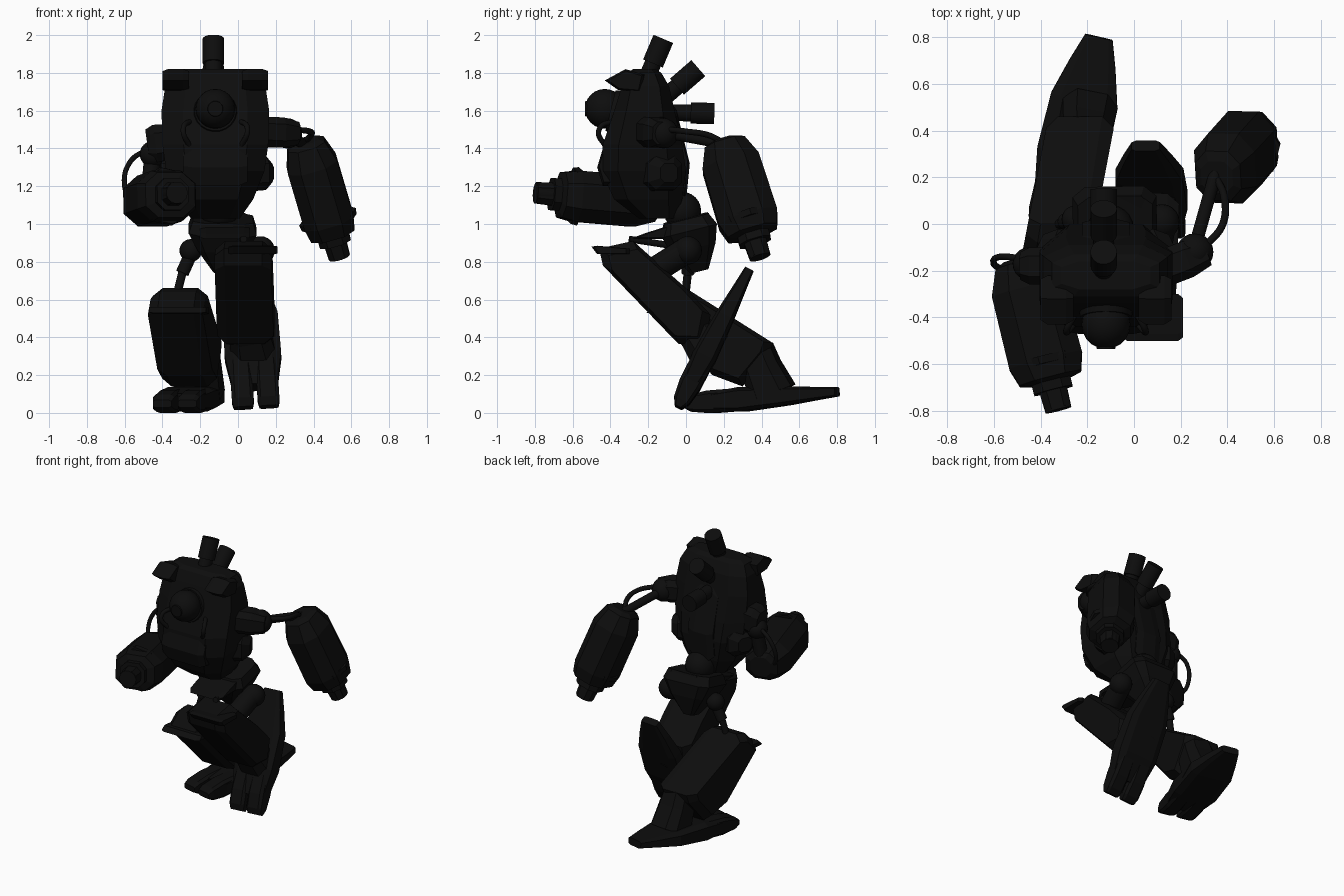
import bpy, bmesh, math
from mathutils import Vector

cube = bpy.data.objects.get("Cube")
if cube:
    bpy.data.objects.remove(cube, do_unlink=True)

black = bpy.data.materials.new("matte_black")
black.use_nodes = True
COLOUR = (0.004, 0.004, 0.004, 1)
black.diffuse_color = COLOUR
black.node_tree.nodes["Principled BSDF"].inputs["Base Color"].default_value = COLOUR


def finish(name, bm, smooth=False):
    bmesh.ops.recalc_face_normals(bm, faces=bm.faces[:])
    mesh = bpy.data.meshes.new(name)
    bm.to_mesh(mesh)
    bm.free()
    mesh.materials.append(black)
    obj = bpy.data.objects.new(name, mesh)
    bpy.context.collection.objects.link(obj)
    if smooth:
        bpy.ops.object.select_all(action='DESELECT')
        obj.select_set(True)
        bpy.context.view_layer.objects.active = obj
        bpy.ops.object.shade_smooth_by_angle(angle=math.radians(40))
    return obj


def skin(name, rings, smooth=False):
    """Join equal-sized rings of points into a closed body."""
    bm = bmesh.new()
    loops = [[bm.verts.new(p) for p in ring] for ring in rings]
    n = len(loops[0])
    for lo, hi in zip(loops, loops[1:]):
        for i in range(n):
            j = (i + 1) % n
            bm.faces.new((lo[i], lo[j], hi[j], hi[i]))
    bm.faces.new(loops[0])
    bm.faces.new(loops[-1])
    return finish(name, bm, smooth)


def chamfered(c=0.55):
    return [(-1, -c), (-c, -1), (c, -1), (1, -c), (1, c), (c, 1), (-c, 1), (-1, c)]


def circle(n):
    return [(math.cos(math.tau * i / n), math.sin(math.tau * i / n)) for i in range(n)]


def loft(name, a, b, sections, shape, side=(1, 0, 0), smooth=False):
    """Sections are (fraction along a-b, half width, half depth)."""
    a, b = Vector(a), Vector(b)
    axis = (b - a).normalized()
    v = axis.cross(Vector(side)).normalized()
    u = v.cross(axis)
    return skin(name, [[a.lerp(b, t) + u * (x * w) + v * (y * d) for x, y in shape]
                       for t, w, d in sections], smooth)


def rod(name, a, b, r, r2=None, n=16):
    return loft(name, a, b, [(0, r, r), (1, r2 or r, r2 or r)], circle(n), (1, 0.1, 0.2), True)


def ball(name, centre, r):
    bm = bmesh.new()
    bmesh.ops.create_uvsphere(bm, u_segments=20, v_segments=12, radius=r)
    bmesh.ops.translate(bm, verts=bm.verts[:], vec=centre)
    return finish(name, bm, True)


def hose(name, points, r):
    curve = bpy.data.curves.new(name, 'CURVE')
    curve.dimensions = '3D'
    curve.bevel_depth = r
    curve.bevel_resolution = 3
    spline = curve.splines.new('BEZIER')
    spline.bezier_points.add(len(points) - 1)
    for bp, p in zip(spline.bezier_points, points):
        bp.co = p
        bp.handle_left_type = bp.handle_right_type = 'AUTO'
    curve.materials.append(black)
    bpy.context.collection.objects.link(bpy.data.objects.new(name, curve))


def slab(name, profile, x0, x1, shear=0, edge=0.05, inset=0.84):
    """Side profile in y, z carried across x with chamfered sides."""
    n = len(profile)
    cy, cz = sum(p[0] for p in profile) / n, sum(p[1] for p in profile) / n
    rings = [[(x + shear * y, cy + (y - cy) * s, cz + (z - cz) * s) for y, z in profile]
             for x, s in ((x0, inset), (x0 + edge, 1), (x1 - edge, 1), (x1, inset))]
    return skin(name, rings)


# Torso: stacked rings of height, front, back and half width
MID = -0.12
levels = [(1.03, -.25, -.05, .13), (1.13, -.38, -.02, .20), (1.28, -.45, 0, .26),
          (1.42, -.44, -.02, .28), (1.6, -.38, -.06, .285), (1.73, -.34, -.09, .265),
          (1.80, -.31, -.13, .23), (1.82, -.28, -.16, .19)]
skin("torso", [[(MID + x * w, (f + k) / 2 + y * (k - f) / 2, z) for x, y in chamfered(.6)]
               for z, f, k, w in levels])
slab("chest_plate", [(-.44, 1.2), (-.47, 1.3), (-.41, 1.5), (-.36, 1.5), (-.36, 1.2)],
     MID - .17, MID + .17)
slab("back_spine", [(-.14, 1.75), (-.05, 1.6), (.02, 1.32), (.0, 1.12), (-.12, 1.2)],
     MID - .1, MID + .1)

# Head with collar and lens
ball("head", (MID, -.43, 1.61), .105)
rod("neck_collar", (MID, -.32, 1.58), (MID, -.40, 1.60), .13, .11, 20)
rod("eye_lens", (MID, -.48, 1.61), (MID, -.535, 1.61), .05, .04)

# Parts mirrored about the torso centre
for s, label in ((1, "left"), (-1, "right")):
    x = MID + s * .21
    slab(label + "_shoulder_pod", [(-.43, 1.76), (-.32, 1.82), (-.22, 1.79), (-.24, 1.7), (-.36, 1.71)],
         x - .07, x + .07, edge=.03)
    loft(label + "_flank_block", (MID + s * .14, -.16, 1.27), (MID + s * .29, -.09, 1.27),
         [(0, .10, .10), (.7, .09, .10), (1, .05, .05)], chamfered(), (0, 0, 1))
    hose(label + "_neck_hose", [(MID + s * .12, -.36, 1.55), (MID + s * .17, -.46, 1.5),
                                (MID + s * .13, -.42, 1.4)], .014)

# Exhaust stacks fanned down the back
for i, (a, b) in enumerate((((-.23, 1.72), (-.12, 1.98)), ((-.16, 1.63), (.065, 1.825)),
                            ((-.1, 1.59), (.15, 1.585)))):
    loft("exhaust_stack_%d" % (i + 1), (MID - .01, *a), (MID - .01, *b),
         [(0, .045, .045), (.5, .045, .045), (.5, .057, .057), (1, .057, .057)], circle(18), smooth=True)

# Waist and pelvis
ball("waist_joint", (-.1, -.02, 1.07), .10)
loft("pelvis", (-.08, .0, 1.03), (-.09, .07, .75),
     [(0, .16, .12), (.22, .18, .15), (.55, .13, .12), (1, .04, .05)], chamfered(.7), (1, 0, .05))
slab("pelvis_skirt", [(-.3, .92), (-.22, .95), (.12, 1.06), (.15, 1.0), (.05, .92)], -.2, .06, edge=.03)

# Arms: heavy forearms ending in a nozzle
forearm = [(0, .07, .07), (.03, .10, .11), (.2, .135, .155), (.68, .135, .16), (.80, .12, .135),
           (.82, .085, .085), (.88, .085, .085), (.88, .06, .06), (1.0, .055, .055)]
for label, a, b, side in (("left", (.355, .20, 1.44), (.535, .39, .83), (1, 0, .2)),
                          ("right", (-.49, -.15, 1.11), (-.325, -.79, 1.165), (0, 0, 1))):
    loft(label + "_forearm", a, b, forearm, chamfered(.5), side)
    a, b = Vector(a), Vector(b)
    rod(label + "_nozzle", a.lerp(b, .86), a.lerp(b, 1.01), .062, .058)
    rod(label + "_wrist_band", a.lerp(b, .66), a.lerp(b, .71), .158, .152, 8)

loft("left_shoulder", (.1, -.2, 1.49), (.31, -.12, 1.48),
     [(0, .08, .08), (.6, .08, .08), (1, .06, .06)], chamfered(), (0, 0, 1))
ball("left_elbow", (.26, -.12, 1.48), .08)
rod("left_upper_arm", (.26, -.1, 1.48), (.35, .22, 1.42), .028)
hose("left_arm_hose", [(.3, -.1, 1.5), (.38, 0, 1.49), (.385, .12, 1.47), (.35, .2, 1.43)], .016)
loft("right_shoulder", (-.34, -.18, 1.44), (-.48, -.18, 1.42),
     [(0, .09, .08), (.7, .10, .08), (1, .08, .06)], chamfered(), (0, 0, 1))
ball("right_elbow", (-.45, -.17, 1.37), .07)
rod("right_upper_arm", (-.45, -.16, 1.38), (-.47, -.19, 1.16), .045)
hose("right_arm_hose", [(-.47, -.15, 1.4), (-.57, -.14, 1.33), (-.6, -.17, 1.2), (-.56, -.2, 1.12)], .014)

# Hips, thighs and pistons
ball("left_hip", (.12, .01, .86), .075)
rod("left_thigh", (.11, .0, .86), (.07, -.22, .72), .07)
rod("left_knee_piston", (-.02, -.04, .88), (.03, -.3, .92), .018)
ball("right_hip", (-.25, .02, .86), .06)
rod("right_thigh", (-.27, .02, .84), (-.34, -.01, .56), .022)
rod("right_thigh_sleeve", (-.25, .02, .84), (-.295, .01, .74), .035)

# Shins
slab("left_shin", [(-.46, .87), (-.28, .91), (0, .66), (.13, .52), (.1, .36), (-.04, .365), (-.44, .78)],
     -.11, .19, .03)
slab("left_knee_cap", [(-.5, .88), (-.47, .885), (-.3, .87), (-.3, .84), (-.47, .84)], -.05, .21, edge=.02)
slab("right_shin", [(-.17, .54), (-.08, .64), (0, .66), (.46, .37), (.44, .31), (.3, .14), (.14, .2)],
     -.45, -.16, .16)
slab("right_knee_cap", [(-.21, .53), (-.18, .56), (-.04, .56), (-.04, .52)], -.45, -.15, .1, edge=.02)

# Feet: long sole, ankle block and a pair of toes
sole = [(0.12, .12, .045), (.35, .15, .065), (.65, .145, .05), (.85, .10, .035), (1, .06, .025)]
for label, toe, heel, side, ankle, shin_end in (
        ("left", (.095, -.03, .05), (.05, .335, .76), (1, 0, .05), (.08, .12, .34), (.05, .02, .47)),
        ("right", (-.33, .03, .05), (-.15, .80, .112), (1, -.22, 0), (-.2, .46, .1), (-.21, .36, .33))):
    loft(label + "_sole", toe, heel, sole, chamfered(.7), side)
    loft(label + "_ankle", ankle, shin_end, [(0, .12, .12), (.6, .11, .1), (1, .10, .1)],
         chamfered(), side)
    u = Vector(side).normalized() * .068
    for s in (-1, 1):
        t, h = Vector(toe) + u * s, Vector(heel) + u * s
        loft("%s_toe_%s" % (label, "inner" if s == (1 if label == "right" else -1) else "outer"), t, h,
             [(-.03, .05, .02), (.02, .058, .045), (.14, .058, .06), (.3, .055, .06)], chamfered(.7), side)
